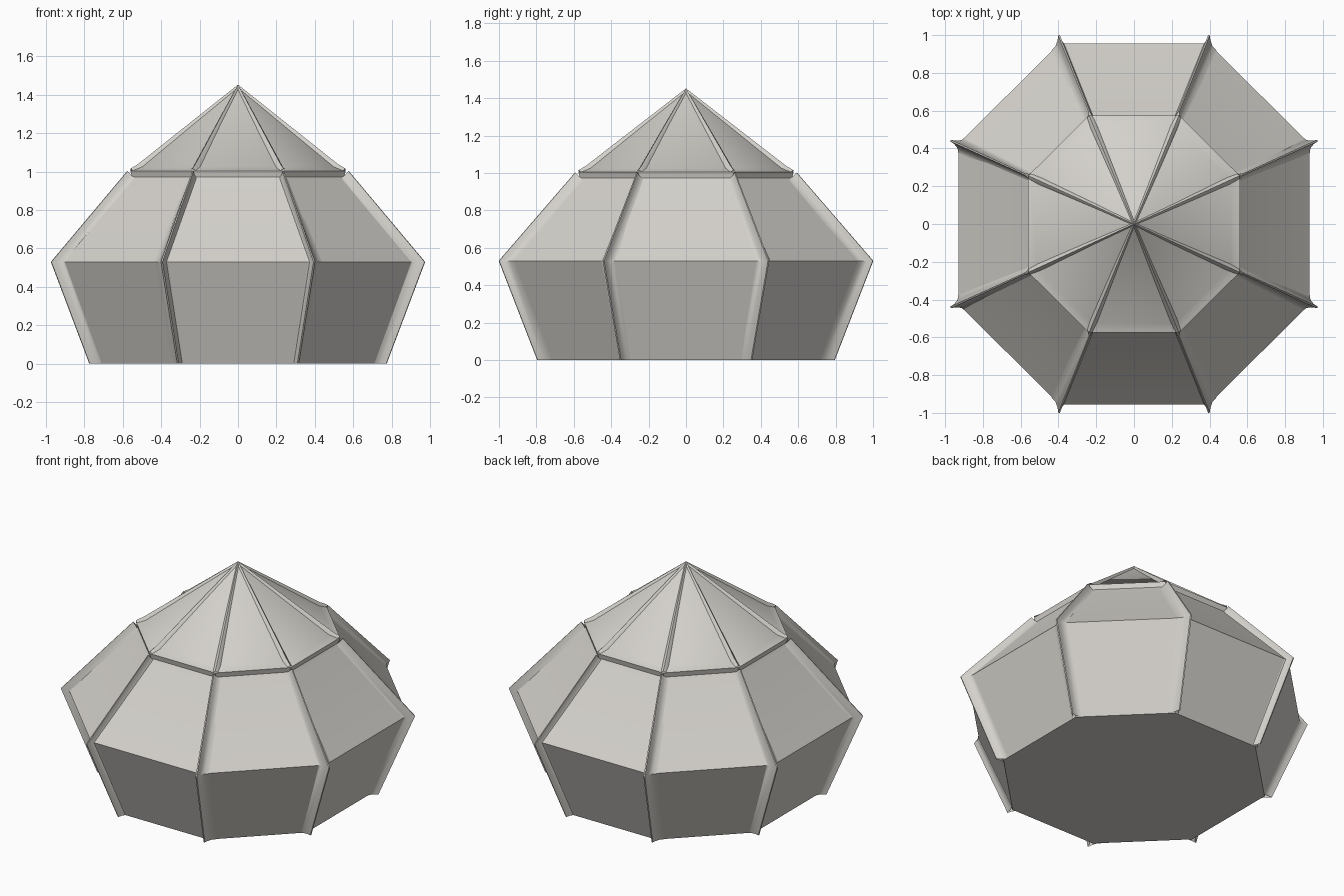
import bpy, bmesh, math
from mathutils import Vector

if "Cube" in bpy.data.objects:
    bpy.data.objects.remove(bpy.data.objects["Cube"])

cloth = bpy.data.materials.new("warm light grey")
cloth.diffuse_color = (0.66, 0.64, 0.60, 1)
cloth.use_nodes = True
cloth.node_tree.nodes["Principled BSDF"].inputs["Base Color"].default_value = cloth.diffuse_color


def make(name, bm, angle):
    bmesh.ops.recalc_face_normals(bm, faces=bm.faces)
    me = bpy.data.meshes.new(name)
    bm.to_mesh(me)
    bm.free()
    ob = bpy.data.objects.new(name, me)
    bpy.context.collection.objects.link(ob)
    me.materials.append(cloth)
    bpy.ops.object.select_all(action='DESELECT')
    ob.select_set(True)
    bpy.context.view_layer.objects.active = ob
    bpy.ops.object.shade_smooth_by_angle(angle=math.radians(angle))
    return ob


def octagon(a, b, c, d):
    """Eight corners from (a, b) and (c, d), mirrored in x and y."""
    return [(a, b), (c, d), (-c, d), (-a, b), (-a, -b), (-c, -d), (c, -d), (a, -b)]


base = octagon(0.93, 0.425, 0.395, 0.955)
tips = octagon(0.972, 0.442, 0.397, 1.0)

# Canopy: walls, sloping panels, eave lip and pointed roof
levels = [(0.785, 0), (1, 0.53), (0.606, 0.955), (0.594, 0.972),
          (0.597, 0.985), (0.602, 1.004), (0.585, 1.01), (0.55, 1.025)]
bm = bmesh.new()
rings = [[bm.verts.new((x * s, y * s, z)) for x, y in base] for s, z in levels]
for lo, hi in zip(rings, rings[1:]):
    for i in range(8):
        j = (i + 1) % 8
        bm.faces.new((lo[i], lo[j], hi[j], hi[i]))
apex = bm.verts.new((0, 0, 1.44))
for i in range(8):
    bm.faces.new((rings[-1][i], rings[-1][(i + 1) % 8], apex))
bm.faces.new(rings[0][::-1])
make("canopy", bm, 20)


def add_rib(bm, path, profile):
    """path: (corner, outward tip, size factor); profile: (side, lift)."""
    rows = []
    for p, q, w in path:
        p, q = Vector(p), Vector(q)
        out = q - p
        side = Vector((-q.y, q.x, 0))
        if side.length < 1e-4:
            side = Vector((-path[0][0][1], path[0][0][0], 0))
        side.normalize()
        rows.append([bm.verts.new(p + side * s * w + out * h) for s, h in profile])
    for r0, r1 in zip(rows, rows[1:]):
        for k in range(len(profile) - 1):
            bm.faces.new((r0[k], r0[k + 1], r1[k + 1], r1[k]))


# Flared seams up the walls and low ridges over the roof
seam = [(-0.045, -0.42), (-0.024, -0.15), (-0.010, 0.4), (-0.004, 1),
        (0.004, 1), (0.010, 0.4), (0.024, -0.15), (0.045, -0.42)]
ridge = [(-0.024, -0.7), (-0.010, 0.5), (0, 1), (0.010, 0.5), (0.024, -0.7)]
seams, ridges = bmesh.new(), bmesh.new()
for (x, y), (tx, ty) in zip(base, tips):
    k, m = 0.785, 0.592
    ox, oy = tx - x, ty - y
    add_rib(seams, [((x * k, y * k, 0), (x * k + ox, y * k + oy, 0), 0.9),
                    ((x, y, 0.53), (tx, ty, 0.53), 1),
                    ((x * m, y * m, 0.972), (x * m + ox * 0.6, y * m + oy * 0.6, 1.002), 0.8)], seam)
    n = 0.592
    add_rib(ridges, [((x * n, y * n, 1.003), (x * n * 1.015, y * n * 1.015, 1.015), 1),
                     ((x * 0.55, y * 0.55, 1.025), (x * 0.56, y * 0.56, 1.038), 1),
                     ((0, 0, 1.438), (0, 0, 1.452), 0.4)], ridge)
make("wall_seams", seams, 35)
make("roof_ridges", ridges, 35)
